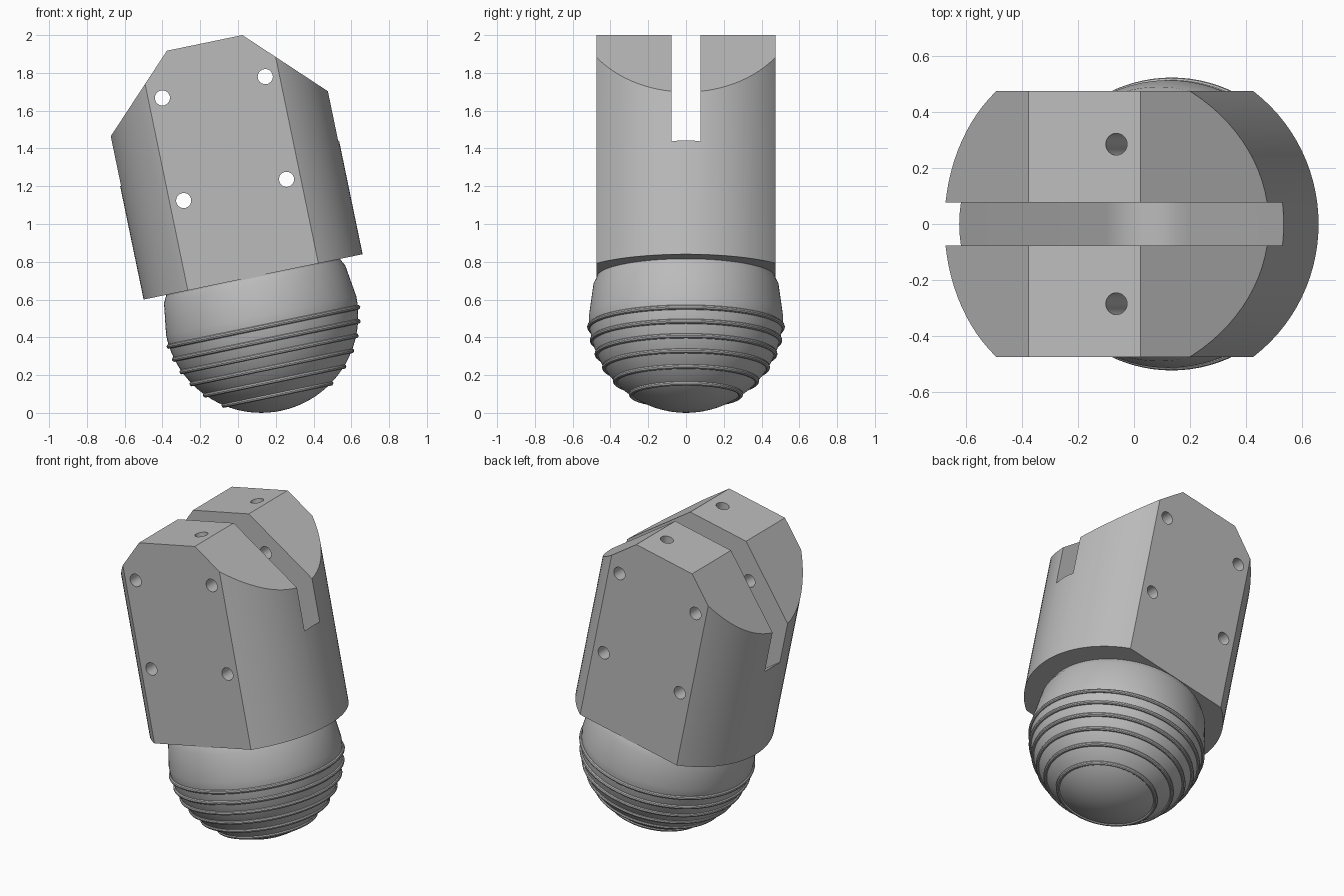
import bpy, bmesh, math
from mathutils import Matrix, Vector

cube = bpy.data.objects.get("Cube")
if cube:
    bpy.data.objects.remove(cube, do_unlink=True)

TILT = Matrix.Translation((0.08, 0, 0.72)) @ Matrix.Rotation(math.radians(-11.7), 4, 'Y')
RADIUS, FLAT = 0.592, 0.475

grey = bpy.data.materials.new("plain grey")
grey.use_nodes = True
grey.diffuse_color = (0.5, 0.5, 0.5, 1)
grey.node_tree.nodes["Principled BSDF"].inputs["Base Color"].default_value = (0.5, 0.5, 0.5, 1)


def to_object(name, bm):
    bmesh.ops.recalc_face_normals(bm, faces=bm.faces)
    mesh = bpy.data.meshes.new(name)
    bm.to_mesh(mesh)
    bm.free()
    obj = bpy.data.objects.new(name, mesh)
    bpy.context.collection.objects.link(obj)
    mesh.materials.append(grey)
    return obj


def prism(name, outline, half):
    """Extrude an outline in the local xz plane along y."""
    bm = bmesh.new()
    face = bm.faces.new([bm.verts.new((x, -half, z)) for x, z in outline])
    new = bmesh.ops.extrude_face_region(bm, geom=[face])["geom"]
    bmesh.ops.translate(bm, vec=(0, 2 * half, 0),
                        verts=[v for v in new if isinstance(v, bmesh.types.BMVert)])
    return to_object(name, bm)


def cylinder(name, radius, depth, matrix, segments):
    bm = bmesh.new()
    bmesh.ops.create_cone(bm, cap_ends=True, segments=segments, radius1=radius,
                          radius2=radius, depth=depth, matrix=matrix)
    return to_object(name, bm)


def lathe(name, profile, steps=96):
    """Revolve (radius, height) points about the local z axis."""
    bm = bmesh.new()
    verts = [bm.verts.new((r, 0, z)) for r, z in profile]
    edges = [bm.edges.new(pair) for pair in zip(verts, verts[1:])]
    bmesh.ops.spin(bm, geom=verts + edges, cent=(0, 0, 0), axis=(0, 0, 1),
                   angle=math.tau, steps=steps)
    bmesh.ops.remove_doubles(bm, verts=bm.verts, dist=0.0001)
    return to_object(name, bm)


def boolean(target, cutter, operation):
    mod = target.modifiers.new("cut", 'BOOLEAN')
    mod.operation, mod.object, mod.solver = operation, cutter, 'EXACT'
    bpy.context.view_layer.objects.active = target
    bpy.ops.object.modifier_apply(modifier=mod.name)
    bpy.data.objects.remove(cutter, do_unlink=True)


# Main body: a round bar with two flats and a chamfered top
body = cylinder("body", RADIUS, 1.4, Matrix.Translation((0, 0, 0.7)), 96)
half_outline = [(0.7, 0), (0.7, 0.769), (0.204, 1.265)]
outline = half_outline + [(-x, z) for x, z in reversed(half_outline)]
boolean(body, prism("body_envelope", outline, FLAT), 'INTERSECT')

# Slot with a rounded V floor
arc = [math.radians(a) for a in range(-135, -44, 6)]
floor = [(0.212 * math.cos(a), 0.324 + 0.212 * math.sin(a)) for a in arc]
slot = [(-0.7, 1.4), (-0.7, 0.724)] + floor + [(0.7, 0.724), (0.7, 1.4)]
boolean(body, prism("slot_cutter", slot, 0.077), 'DIFFERENCE')

# Cross holes through both cheeks
for x in (-0.278, 0.278):
    for z in (0.47, 1.025):
        place = Matrix.Translation((x, 0, z)) @ Matrix.Rotation(math.pi / 2, 4, 'X')
        boolean(body, cylinder("cross_hole", 0.04, 1.2, place, 32), 'DIFFERENCE')

# Holes in the top of each cheek
for y in (-0.285, 0.285):
    place = Matrix.Translation((0.116, y, 1.2))
    boolean(body, cylinder("top_hole", 0.039, 0.9, place, 32), 'DIFFERENCE')

# Rounded foot below the body
BALL, CENTRE = 0.514, -0.21
dome = [(BALL * math.cos(a), CENTRE - BALL * math.sin(a))
        for a in (math.pi / 2 * i / 24 for i in range(25))]
dome[-1] = (0, CENTRE - BALL)
foot = lathe("rounded_foot", [(0, 0.01), (0.472, 0.01), (0.472, -0.005), (0.49, -0.04)] + dome)

# Raised rings around the foot
rings = []
for i in range(6):
    z = -0.27 - 0.073 * i
    r = math.sqrt(BALL ** 2 - (z - CENTRE) ** 2)
    loop = [math.tau * k / 10 for k in range(11)]
    rings.append(lathe(f"grip_ring_{i + 1}",
                       [(r + 0.013 * math.cos(a), z + 0.013 * math.sin(a)) for a in loop]))

# Smooth the round surfaces and lean everything over
bpy.ops.object.select_all(action='DESELECT')
for obj in [body, foot] + rings:
    obj.data.transform(TILT)
    obj.select_set(True)
bpy.context.view_layer.objects.active = body
bpy.ops.object.shade_smooth_by_angle(angle=math.radians(25))
